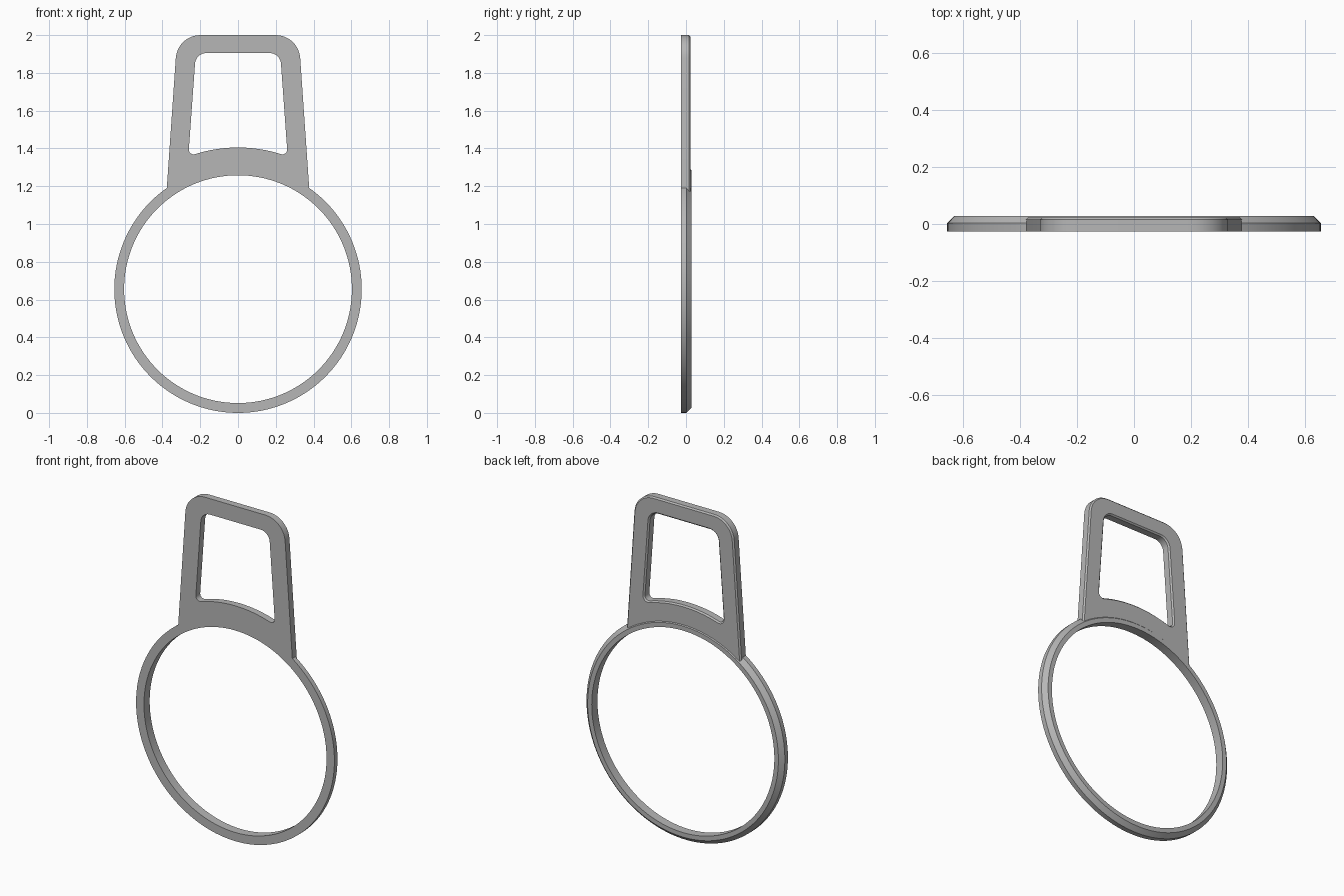
import bpy, bmesh, math
from mathutils import Vector

if "Cube" in bpy.data.objects:
    bpy.data.objects.remove(bpy.data.objects["Cube"], do_unlink=True)

CENTRE = 0.655            # height of the ring centre
FRONT = -0.026

grey = bpy.data.materials.new("plain_grey")
grey.use_nodes = True
grey.diffuse_color = (0.47, 0.47, 0.47, 1)
grey.node_tree.nodes["Principled BSDF"].inputs["Base Color"].default_value = (0.47, 0.47, 0.47, 1)


def fillet(before, corner, after, radius, steps=10):
    """Points of a round corner between two straight directions."""
    a, c, b = Vector(before), Vector(corner), Vector(after)
    u, v = (a - c).normalized(), (b - c).normalized()
    half = u.angle(v) / 2
    mid = c + (u + v).normalized() * radius / math.sin(half)
    start = c + u * radius / math.tan(half) - mid
    end = c + v * radius / math.tan(half) - mid
    sweep = start.angle(end)
    return [mid + (start * math.sin(sweep * (1 - t)) + end * math.sin(sweep * t)) / math.sin(sweep)
            for t in (i / steps for i in range(steps + 1))]


def arc(radius, half_width, steps=32):
    """Arc over the ring centre, from +x to -x."""
    limit = math.asin(half_width / radius)
    return [Vector((radius * math.sin(limit * (1 - 2 * i / steps)),
                    CENTRE + radius * math.cos(limit * (1 - 2 * i / steps))))
            for i in range(steps + 1)]


def mirrored(points):
    return [Vector((-p.x, p.y)) for p in reversed(points)]


def offset(points, distance):
    """Move a counter-clockwise outline inwards by a distance."""
    result = []
    for i, p in enumerate(points):
        u = (p - points[i - 1]).normalized()
        v = (points[(i + 1) % len(points)] - p).normalized()
        n = Vector((-u.y - v.y, u.x + v.x)).normalized()
        result.append(p + n * distance / max(0.5, n.dot(Vector((-u.y, u.x)))))
    return result


def skin(bm, loops, closed=False):
    """Join equal rings of vertices with quads."""
    pairs = list(zip(loops, loops[1:] + loops[:1])) if closed else list(zip(loops, loops[1:]))
    for a, b in pairs:
        for i in range(len(a)):
            j = (i + 1) % len(a)
            bm.faces.new((a[i], a[j], b[j], b[i]))


def finish(bm, name):
    bmesh.ops.recalc_face_normals(bm, faces=bm.faces)
    mesh = bpy.data.meshes.new(name)
    bm.to_mesh(mesh)
    bm.free()
    mesh.materials.append(grey)
    obj = bpy.data.objects.new(name, mesh)
    bpy.context.collection.objects.link(obj)
    return obj


# Ring: lathed profile with a chamfer on the outer back edge
bm = bmesh.new()
loops = []
for r, y in ((0.603, FRONT), (0.655, FRONT), (0.655, 0.003), (0.630, 0.028), (0.603, 0.028)):
    loops.append([bm.verts.new((r * math.sin(a), y, CENTRE + r * math.cos(a)))
                  for a in (math.tau * i / 128 for i in range(128))])
skin(bm, loops, closed=True)
ring = finish(bm, "ring_with_handle")

# Handle outlines: tapered frame and its window, both counter-clockwise
foot, top = (0.380, 1.145), (0.321, 2.0)
right = [Vector(foot)] + fillet(foot, top, (0, 2.0), 0.13)
outer = right + mirrored(right) + mirrored(arc(0.618, 0.375))[1:-1][::-1][::-1]
sill, head = (0.263, 1.357), (0.2235, 1.905)
low = fillet((0.2, 1.380), sill, head, 0.025)
side = low + fillet(sill, head, (0, 1.905), 0.06)
hole = side + mirrored(side) + list(reversed(arc(0.75, 0.215)))

# The foot arc must run from -x back to +x
arc_points = list(reversed(arc(0.618, 0.37)))
outer = right + mirrored(right) + arc_points

# Handle solid: walls, small back chamfer, and flat caps
bm = bmesh.new()
caps = [[], []]
for outline, inset in ((outer, 0.008), (hole, -0.008)):
    rings = []
    for y, d in ((FRONT, 0), (0.015, 0), (0.023, inset)):
        rings.append([bm.verts.new((p.x, y, p.y)) for p in offset(outline, d)])
    skin(bm, rings)
    for cap, loop in zip(caps, (rings[0], rings[-1])):
        cap += [bm.edges.get((loop[i - 1], loop[i])) for i in range(len(loop))]
for cap in caps:
    bmesh.ops.triangle_fill(bm, edges=cap, use_beauty=True)
handle = finish(bm, "handle")

# Merge the handle into the ring so the front is one flat face
union = ring.modifiers.new("join_handle", 'BOOLEAN')
union.operation = 'UNION'
union.solver = 'EXACT'
union.object = handle
bpy.ops.object.select_all(action='DESELECT')
ring.select_set(True)
bpy.context.view_layer.objects.active = ring
bpy.ops.object.modifier_apply(modifier=union.name)
bpy.data.objects.remove(handle, do_unlink=True)
bpy.ops.object.shade_smooth_by_angle(angle=math.radians(30))
